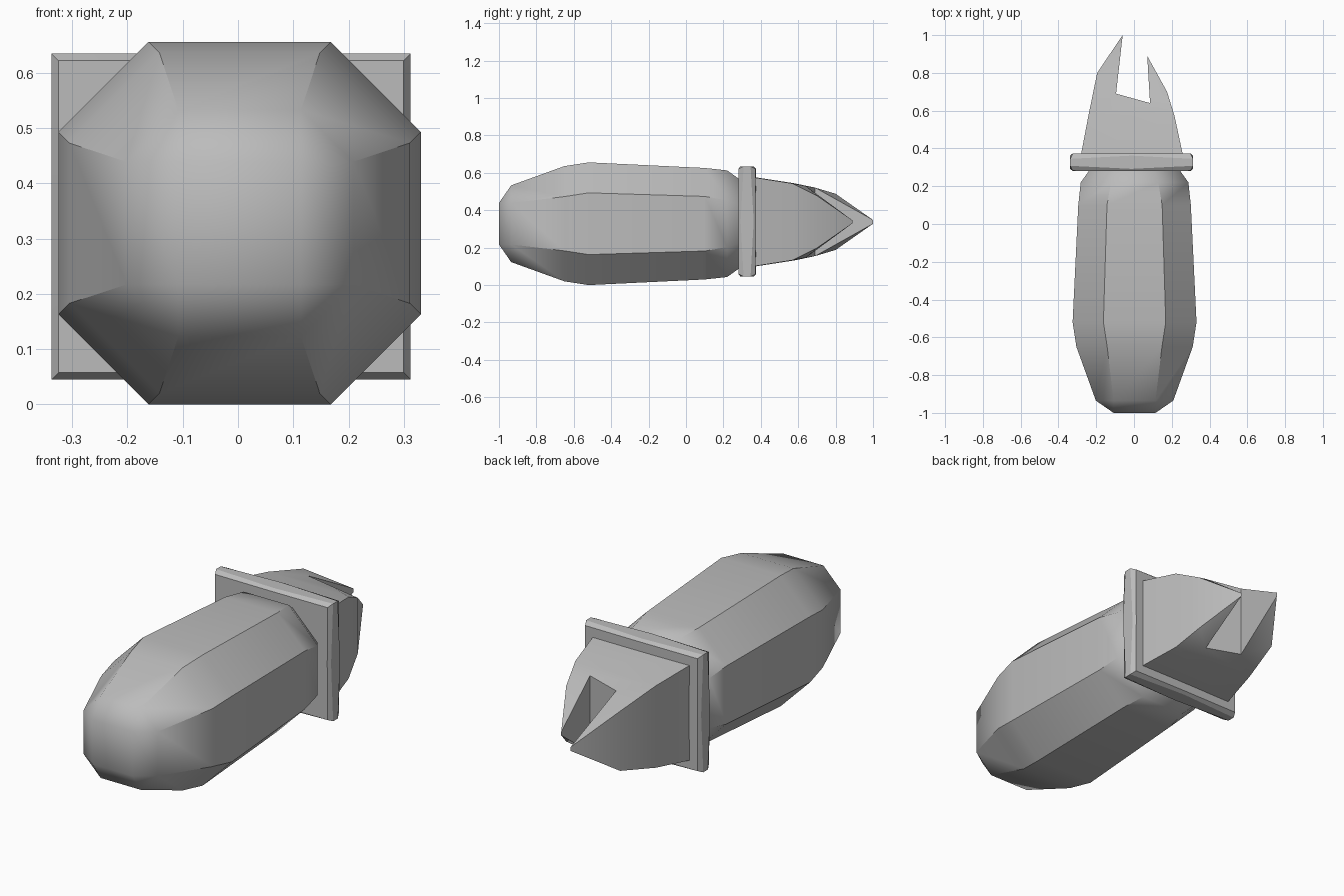
import bpy
import math

cube = bpy.data.objects.get("Cube")
if cube:
    bpy.data.objects.remove(cube, do_unlink=True)

grey = bpy.data.materials.new("plain grey")
grey.use_nodes = True
grey.diffuse_color = (0.5, 0.5, 0.5, 1)
grey.node_tree.nodes["Principled BSDF"].inputs["Base Color"].default_value = (0.5, 0.5, 0.5, 1)

CX, CZ = 0.003, 0.328


def make(name, verts, faces, angle=40):
    mesh = bpy.data.meshes.new(name)
    mesh.from_pydata(verts, [], faces)
    mesh.materials.append(grey)
    obj = bpy.data.objects.new(name, mesh)
    bpy.context.collection.objects.link(obj)
    bpy.ops.object.select_all(action="DESELECT")
    obj.select_set(True)
    bpy.context.view_layer.objects.active = obj
    bpy.ops.object.mode_set(mode="EDIT")
    bpy.ops.mesh.select_all(action="SELECT")
    bpy.ops.mesh.remove_doubles(threshold=0.001)
    bpy.ops.mesh.normals_make_consistent(inside=False)
    bpy.ops.object.mode_set(mode="OBJECT")
    bpy.ops.object.shade_smooth_by_angle(angle=math.radians(angle))
    return obj


def loft(name, rings, angle=40):
    """Skin equal-length rings and cap both ends."""
    n = len(rings[0])
    faces = [tuple(range(n)), tuple(range(n * len(rings) - n, n * len(rings)))]
    for r in range(len(rings) - 1):
        for i in range(n):
            j = (i + 1) % n
            faces.append((r * n + i, r * n + j, (r + 1) * n + j, (r + 1) * n + i))
    return make(name, [p for ring in rings for p in ring], faces, angle)


def octagon(y, half, flat):
    corners = [(flat, half), (half, flat), (half, -flat), (flat, -half),
               (-flat, -half), (-half, -flat), (-half, flat), (-flat, half)]
    return [(CX + x, y, CZ + z) for x, z in corners]


# Faceted, tapering octagonal body: y, half width, half flat
sections = [(-1.0, 0.111, 0.111), (-0.935, 0.205, 0.111), (-0.65, 0.308, 0.145),
            (-0.52, 0.328, 0.165), (0.1, 0.298, 0.146), (0.22, 0.285, 0.125),
            (0.29, 0.235, 0.1)]
loft("body", [octagon(*s) for s in sections])


# Square collar whose rim faces narrow towards the corners
def collar_ring(y_corner, y_mid, hx, hz):
    ring = []
    for x, z in [(1, 1), (1, 0), (1, -1), (0, -1), (-1, -1), (-1, 0), (-1, 1), (0, 1)]:
        ring.append((-0.0125 + x * hx, y_corner if x and z else y_mid, 0.34 + z * hz))
    return ring


loft("collar", [collar_ring(0.282, 0.28, 0.312, 0.282),
                collar_ring(0.308, 0.292, 0.325, 0.295),
                collar_ring(0.345, 0.362, 0.325, 0.295),
                collar_ring(0.372, 0.374, 0.312, 0.282)], 25)

# Forked tip: outline points as x, y, half thickness
outline = [(-0.282, 0.36, 0.24), (-0.24, 0.58, 0.206), (-0.195, 0.8, 0.15),
           (-0.06, 1.0, 0.01), (-0.095, 0.69, 0.183), (0.085, 0.64, 0.192),
           (0.07, 0.89, 0.008), (0.175, 0.7, 0.14), (0.215, 0.57, 0.205),
           (0.26, 0.36, 0.238)]
n = len(outline)
verts = [(x, y, 0.338 + s * h) for s in (1, -1) for x, y, h in outline]
top = [(0, 1, 8, 9), (1, 4, 5, 8), (1, 2, 4), (2, 3, 4), (5, 7, 8), (5, 6, 7)]
faces = top + [tuple(i + n for i in f) for f in top]
faces += [(i, (i + 1) % n, (i + 1) % n + n, i + n) for i in range(n)]
make("forked_tip", verts, faces)
